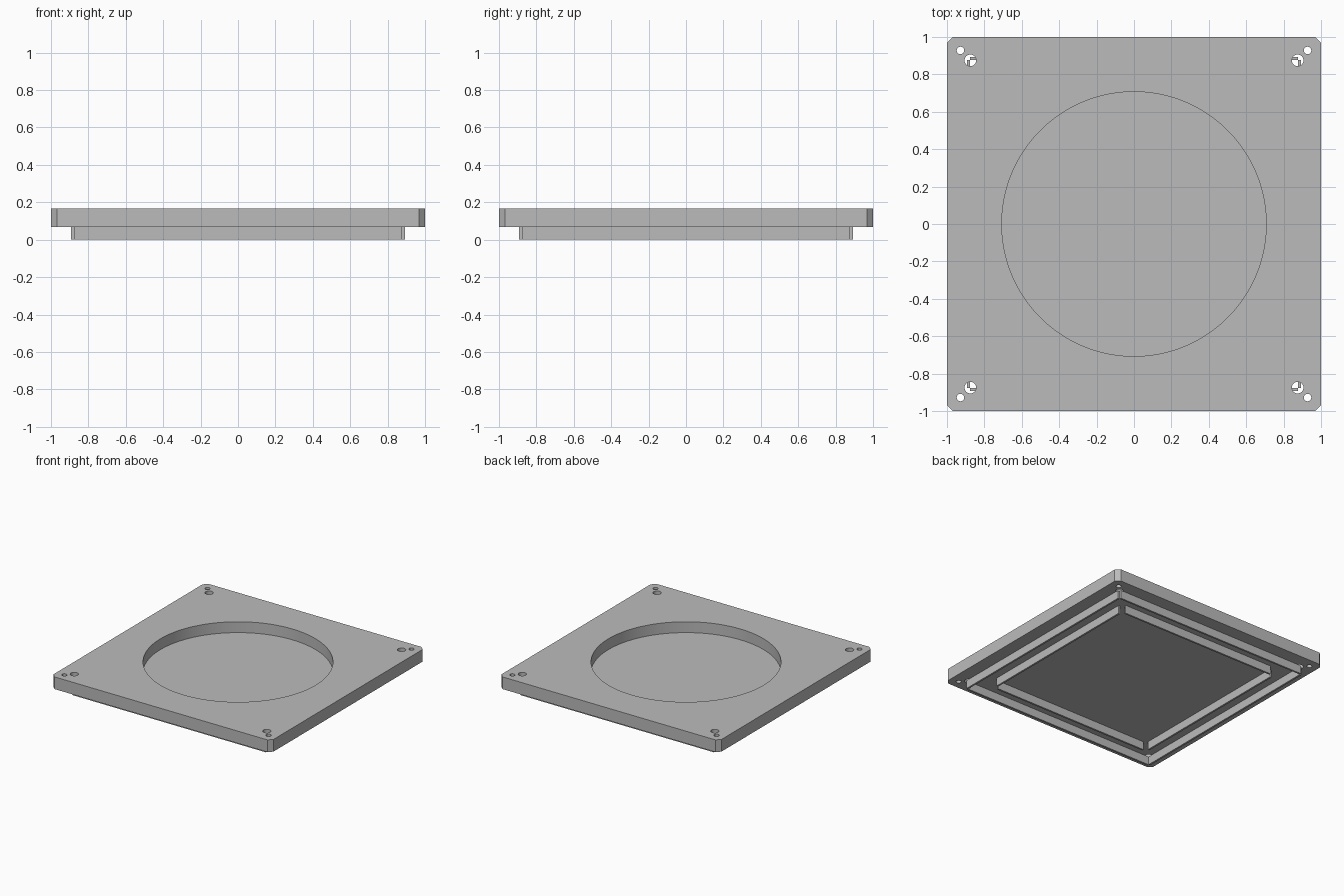
import bpy, bmesh, math

default = bpy.data.objects.get("Cube")
if default:
    bpy.data.objects.remove(default, do_unlink=True)

TOP, UNDER, FLOOR = 0.167, 0.067, 0.078   # plate top, plate underside, recess floor
CHAMFER = 0.032

grey = bpy.data.materials.new("plain grey")
grey.use_nodes = True
grey.diffuse_color = (0.5, 0.5, 0.5, 1)
grey.node_tree.nodes["Principled BSDF"].inputs["Base Color"].default_value = (0.5, 0.5, 0.5, 1)


def make_object(name, bm):
    bmesh.ops.recalc_face_normals(bm, faces=bm.faces)
    mesh = bpy.data.meshes.new(name)
    bm.to_mesh(mesh)
    bm.free()
    mesh.materials.append(grey)
    obj = bpy.data.objects.new(name, mesh)
    bpy.context.collection.objects.link(obj)
    return obj


def box(bm, x0, x1, y0, y1, z0, z1):
    verts = bmesh.ops.create_cube(bm, size=1)["verts"]
    for v in verts:
        v.co.x = x1 if v.co.x > 0 else x0
        v.co.y = y1 if v.co.y > 0 else y0
        v.co.z = z1 if v.co.z > 0 else z0


def cylinder(name, x, y, radius, z0, z1, sides):
    bm = bmesh.new()
    bmesh.ops.create_cone(bm, cap_ends=True, segments=sides,
                          radius1=radius, radius2=radius, depth=z1 - z0)
    bmesh.ops.translate(bm, verts=bm.verts, vec=(x, y, (z0 + z1) / 2))
    return make_object(name, bm)


# Square plate with chamfered vertical corners
bm = bmesh.new()
box(bm, -1, 1, -1, 1, UNDER, TOP)
upright = [e for e in bm.edges if abs(e.verts[0].co.z - e.verts[1].co.z) > 0.01]
bmesh.ops.bevel(bm, geom=upright, offset=CHAMFER, segments=1, affect='EDGES')
plate = make_object("plate", bm)

# Round recess and a pair of through holes in each corner
cutters = [cylinder("recess_cutter", 0, 0, 0.707, FLOOR, TOP + 0.1, 128)]
for sx in (-1, 1):
    for sy in (-1, 1):
        for place, radius in ((0.875, 0.031), (0.928, 0.02)):
            cutters.append(cylinder("hole_cutter", sx * place, sy * place,
                                    radius, UNDER - 0.1, TOP + 0.1, 32))

bpy.context.view_layer.objects.active = plate
for cutter in cutters:
    cutter.hide_render = True
    cut = plate.modifiers.new("cut", 'BOOLEAN')
    cut.operation = 'DIFFERENCE'
    cut.solver = 'EXACT'
    cut.object = cutter
    bpy.ops.object.modifier_apply(modifier=cut.name)
for cutter in cutters:
    bpy.data.objects.remove(cutter, do_unlink=True)

bpy.ops.object.select_all(action='DESELECT')
plate.select_set(True)
bpy.ops.object.shade_smooth_by_angle(angle=math.radians(30))


# Thin walls under the plate, four to a frame, open at the corners
def wall_frame(name, outer, thickness, half_length):
    bm = bmesh.new()
    inner = outer - thickness
    for side in (-1, 1):
        a, b = sorted((side * inner, side * outer))
        box(bm, -half_length, half_length, a, b, 0, UNDER)
        box(bm, a, b, -half_length, half_length, 0, UNDER)
    return make_object(name, bm)


wall_frame("outer_wall_frame", 0.893, 0.015, 0.877)
wall_frame("inner_wall_frame", 0.745, 0.015, 0.706)
